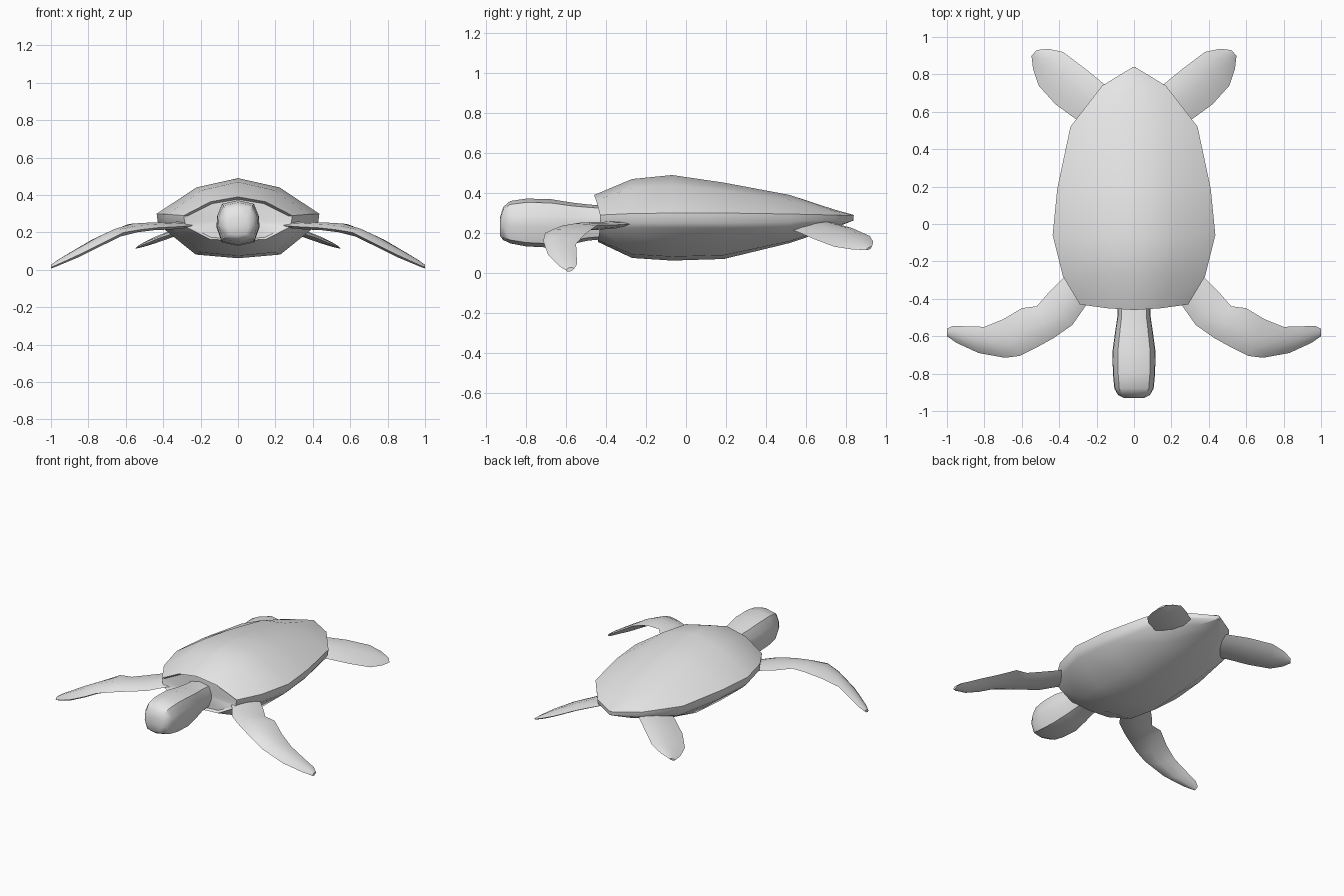
import bpy, bmesh, math
from mathutils import Vector

skin = bpy.data.materials.new("plain_grey")
skin.diffuse_color = (0.8, 0.8, 0.8, 1)


def loft(name, rings, angle=40):
    """Skin a list of equal closed rings and fan-cap both ends."""
    bm = bmesh.new()
    rows = [[bm.verts.new(p) for p in ring] for ring in rings]
    n = len(rows[0])
    for a, b in zip(rows, rows[1:]):
        for i in range(n):
            j = (i + 1) % n
            bm.faces.new((a[i], a[j], b[j], b[i]))
    for row in (rows[0], rows[-1]):
        mid = bm.verts.new(sum((v.co for v in row), Vector()) / n)
        for i in range(n):
            bm.faces.new((row[i], row[(i + 1) % n], mid))
    bmesh.ops.recalc_face_normals(bm, faces=bm.faces)
    for f in bm.faces:
        f.smooth = True
    mesh = bpy.data.meshes.new(name)
    bm.to_mesh(mesh)
    bm.free()
    mesh.set_sharp_from_angle(angle=math.radians(angle))
    mesh.materials.append(skin)
    obj = bpy.data.objects.new(name, mesh)
    bpy.context.collection.objects.link(obj)
    return obj


def mirrored(half):
    """Close a half ring (first and last points on the centre line)."""
    return half + [(-x, y, z) for x, y, z in half[-2:0:-1]]


# Shell: domed top, narrow vertical rim, shallow belly
# centre y, rim y, half width, top z, rim top z, rim bottom z, belly z
shell = [
    (-0.46, -0.43, 0.29, 0.39, 0.29, 0.255, 0.155),
    (-0.27, -0.28, 0.38, 0.47, 0.297, 0.25, 0.075),
    (-0.07, -0.06, 0.435, 0.49, 0.30, 0.25, 0.062),
    (0.19, 0.19, 0.41, 0.452, 0.30, 0.25, 0.07),
    (0.52, 0.52, 0.34, 0.39, 0.295, 0.255, 0.15),
    (0.74, 0.74, 0.17, 0.318, 0.29, 0.262, 0.225),
    (0.84, 0.835, 0.012, 0.29, 0.287, 0.267, 0.263),
]
rings = []
for i, (y, yr, w, zt, rt, rb, zb) in enumerate(shell):
    ym = (y * 2 + yr) / 3
    yb = y + (0.02 if i == 0 else 0)
    k = 0.225 if i < 5 else rb - 0.006
    rings.append(mirrored([
        (0, y, zt), (w * 0.51, ym, rt + (zt - rt) * 0.74), (w, yr, rt),
        (w * 0.985, yr, rb), (w * 0.93, yr, k),
        (w * 0.52, yb, zb + (k - zb) * 0.12), (0, yb, zb)]))
# recessed neck opening at the front
recess = [(x * 0.94, -0.42, 0.26 + (z - 0.26) * 0.9) for x, y, z in rings[0]]
loft("shell", [recess] + rings, 35)

# Head and neck: y, half width, top z, bottom z
head = [
    (-0.93, 0.055, 0.28, 0.185), (-0.915, 0.085, 0.33, 0.165),
    (-0.88, 0.105, 0.36, 0.148), (-0.80, 0.113, 0.372, 0.133),
    (-0.68, 0.115, 0.37, 0.127), (-0.57, 0.10, 0.352, 0.145),
    (-0.49, 0.088, 0.343, 0.162), (-0.40, 0.088, 0.335, 0.17),
]
loft("head", [mirrored([
    (0, y, t), (w * 0.75, y, t - 0.08 * (t - b)), (w * 0.97, y, b + 0.66 * (t - b)),
    (w, y, b + 0.42 * (t - b)), (w * 0.76, y, b + 0.08 * (t - b)), (0, y, b)])
    for y, w, t, b in head], 42)


def flipper(name, stations, side):
    """Loft lens-shaped sections between a leading and a trailing edge."""
    rings = []
    for lx, ly, lz, tx, ty, tz, thick in stations:
        a, b = Vector((lx * side, ly, lz)), Vector((tx * side, ty, tz))
        lens = [(0, 0), (0.2, 0.4), (0.5, 0.5), (0.8, 0.3), (1, 0),
                (0.8, -0.3), (0.5, -0.5), (0.2, -0.4)]
        rings.append([a.lerp(b, u) + Vector((0, 0, h * thick)) for u, h in lens])
    loft(name, rings, 50)


# leading edge xyz, trailing edge xyz, thickness
front = [
    (0.22, -0.40, 0.24, 0.30, -0.25, 0.25, 0.03),
    (0.26, -0.44, 0.235, 0.37, -0.28, 0.245, 0.035),
    (0.33, -0.54, 0.23, 0.45, -0.36, 0.24, 0.04),
    (0.43, -0.61, 0.225, 0.52, -0.44, 0.24, 0.04),
    (0.52, -0.66, 0.215, 0.60, -0.45, 0.235, 0.045),
    (0.61, -0.705, 0.20, 0.70, -0.51, 0.19, 0.05),
    (0.69, -0.715, 0.16, 0.80, -0.55, 0.145, 0.05),
    (0.83, -0.69, 0.09, 0.90, -0.547, 0.085, 0.045),
    (0.95, -0.635, 0.035, 0.97, -0.545, 0.045, 0.03),
    (1.0, -0.60, 0.013, 1.0, -0.56, 0.022, 0.02),
]
rear = [
    (0.08, 0.66, 0.255, 0.22, 0.50, 0.225, 0.03),
    (0.15, 0.74, 0.25, 0.31, 0.56, 0.205, 0.04),
    (0.26, 0.83, 0.225, 0.42, 0.64, 0.17, 0.04),
    (0.38, 0.92, 0.185, 0.51, 0.74, 0.132, 0.035),
    (0.46, 0.937, 0.155, 0.54, 0.83, 0.118, 0.025),
    (0.52, 0.93, 0.13, 0.548, 0.90, 0.115, 0.012),
]
for label, side in (("left", 1), ("right", -1)):
    flipper("front_flipper_" + label, front, side)
    flipper("rear_flipper_" + label, rear, side)
